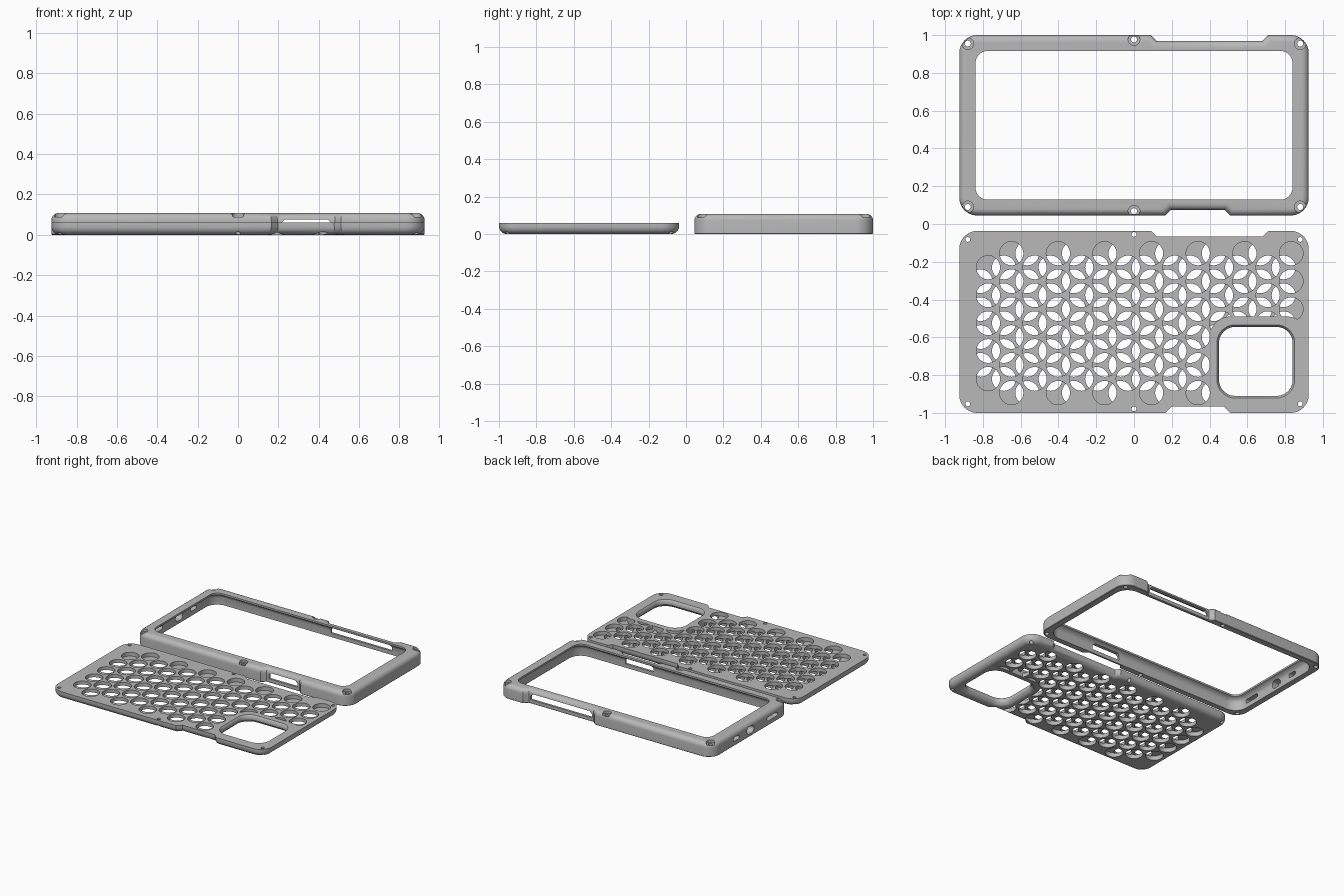
import bpy, bmesh, math
from mathutils import Vector

if "Cube" in bpy.data.objects:
    bpy.data.objects.remove(bpy.data.objects["Cube"])

grey = bpy.data.materials.new("light grey plastic")
grey.diffuse_color = (0.48, 0.48, 0.48, 1)
grey.use_nodes = True
grey.node_tree.nodes["Principled BSDF"].inputs["Base Color"].default_value = grey.diffuse_color


def make_object(name, bm):
    bmesh.ops.recalc_face_normals(bm, faces=bm.faces[:])
    me = bpy.data.meshes.new(name)
    bm.to_mesh(me)
    bm.free()
    me.materials.append(grey)
    ob = bpy.data.objects.new(name, me)
    bpy.context.collection.objects.link(ob)
    return ob


def outline(x0, x1, y0, y1, r, notches=(), seg=10):
    """Counter-clockwise rounded rectangle; notches are (side, xa, xb, depth)."""
    pts = []
    corners = [(x1 - r, y0 + r, -90), (x1 - r, y1 - r, 0),
               (x0 + r, y1 - r, 90), (x0 + r, y0 + r, 180)]
    for k, (cx, cy, a0) in enumerate(corners):
        for i in range(seg + 1):
            a = math.radians(a0 + 90 * i / seg)
            pts.append(Vector((cx + r * math.cos(a), cy + r * math.sin(a))))
        for side, a, b, d in notches:
            if side == "back" and k == 1:
                pts += [Vector(p) for p in ((b, y1), (b - d, y1 - d), (a + d, y1 - d), (a, y1))]
            if side == "front" and k == 3:
                pts += [Vector(p) for p in ((a, y0), (a + d, y0 + d), (b - d, y0 + d), (b, y0))]
    return pts


def inset(pts, d):
    """Move every point inwards by d, keeping walls parallel."""
    out = []
    for i, p in enumerate(pts):
        e1 = (p - pts[i - 1]).normalized()
        e2 = (pts[(i + 1) % len(pts)] - p).normalized()
        n1, n2 = Vector((-e1.y, e1.x)), Vector((-e2.y, e2.x))
        out.append(p + (n1 + n2) * (d / (1 + n1.dot(n2))))
    return out


def loft(name, pts, profile):
    """Solid made of the outline stacked at (z, inset) levels."""
    bm = bmesh.new()
    rings = [[bm.verts.new((p.x, p.y, z)) for p in inset(pts, d)] for z, d in profile]
    n = len(pts)
    for a, b in zip(rings, rings[1:]):
        for i in range(n):
            bm.faces.new((a[i], a[(i + 1) % n], b[(i + 1) % n], b[i]))
    bm.faces.new(rings[0][::-1])
    bm.faces.new(rings[-1])
    return make_object(name, bm)


def cylinders(name, centres, r, z0, z1, seg=32):
    bm = bmesh.new()
    for x, y in centres:
        res = bmesh.ops.create_cone(bm, cap_ends=True, segments=seg, radius1=r,
                                    radius2=r, depth=z1 - z0)
        bmesh.ops.translate(bm, verts=res["verts"], vec=(x, y, (z0 + z1) / 2))
    return make_object(name, bm)


def prism(name, pts, axis, a, b):
    """Extrude (u, z) points along x or y from a to b."""
    bm = bmesh.new()
    place = (lambda u, z, t: (u, t, z)) if axis == "y" else (lambda u, z, t: (t, u, z))
    ra, rb = [[bm.verts.new(place(u, z, t)) for u, z in pts] for t in (a, b)]
    n = len(pts)
    for i in range(n):
        bm.faces.new((ra[i], ra[(i + 1) % n], rb[(i + 1) % n], rb[i]))
    bm.faces.new(ra)
    bm.faces.new(rb[::-1])
    return make_object(name, bm)


def cut(ob, tool, keep=False):
    m = ob.modifiers.new("cut", "BOOLEAN")
    m.operation, m.solver, m.object = "DIFFERENCE", "EXACT", tool
    bpy.context.view_layer.objects.active = ob
    bpy.ops.object.modifier_apply(modifier=m.name)
    if not keep:
        bpy.data.objects.remove(tool)


def arc(r, steps=6):
    return [(r * (1 - math.sin(math.pi / 2 * i / steps)),
             r * (1 - math.cos(math.pi / 2 * i / steps))) for i in range(steps + 1)]


def slot(cy, cz, half, r, seg=10):
    """Stadium outline in the y-z plane."""
    return [(cy + s * half + r * math.cos(a), cz + r * math.sin(a))
            for s, a0 in ((1, -math.pi / 2), (-1, math.pi / 2))
            for a in [a0 + math.pi * i / seg for i in range(seg + 1)]]


# ---- front frame: raised bezel with rounded top edge ----
H = 0.108
shape = outline(-0.925, 0.925, 0.045, 1.0, 0.095,
                [("back", 0.09, 0.71, 0.03), ("front", 0.165, 0.51, 0.03)])
frame = loft("front_frame", shape,
             [(0, 0.004), (0.004, 0)] + [(H - dz, d) for dz, d in reversed(arc(0.036)[::-1])][::1])
# screen opening, widening into a device cavity below
cavity = outline(-0.876, 0.876, 0.092, 0.953, 0.1)
cut(frame, loft("cavity", cavity, [(-0.02, 0), (0.055, 0), (0.07, 0.004), (0.082, 0.013),
                                   (0.09, 0.026), (0.094, 0.037), (0.14, 0.037)]))
# side button windows with sloping ends
for name, xa, xb, ya, yb in (("front_window", 0.215, 0.46, 0.0, 0.12),
                             ("back_window", 0.135, 0.665, 0.92, 1.05)):
    cut(frame, prism(name, [(xa, 0.03), (xb, 0.03), (xb, 0.06), (xb - 0.017, 0.077),
                            (xa + 0.017, 0.077), (xa, 0.06)], "y", ya, yb))
# ports on the left wall
for name, cy, half, r in (("wide_port", 0.255, 0.05, 0.015), ("round_port", 0.525, 0.016, 0.028),
                          ("small_port", 0.70, 0.022, 0.015)):
    cut(frame, prism(name, slot(cy, 0.05, half, r), "x", -1.0, -0.83))
# screw holes with counterbores
frame_screws = [(x, y) for x in (-0.88, 0.88) for y in (0.09, 0.955)] + [(0, 0.068), (0, 0.977)]
cut(frame, cylinders("bores", frame_screws, 0.031, 0.088, 0.15))
cut(frame, cylinders("holes", frame_screws, 0.016, -0.02, 0.15, 20))

# ---- back plate: rounded lower edge, flat upper face ----
T = 0.06
shape = outline(-0.925, 0.925, -1.0, -0.037, 0.095,
                [("back", 0.09, 0.71, 0.03), ("front", 0.165, 0.51, 0.033)])
plate = loft("back_plate", shape, [(z, d) for d, z in arc(0.042)][::1] + [(T, 0)])

# staggered dishes on the upper face, offset dishes on the lower face
PX, PY = 0.1234, 0.1475
upper, lower = [], []
for c in range(-1, 14):
    x = -0.772 + c * PX
    rows = 5 if c % 2 == 0 else 6
    y0 = -0.23 if c % 2 == 0 else -0.156
    for r in range(rows):
        y = y0 - r * PY
        if c >= 10 and y < -0.56:
            continue
        if c >= 0:
            upper.append((x, y))
        if c < 13 and not (c == -1 and r in (0, 5)):
            lower.append((x + 0.083, y))
# solid collar left around the camera opening
collar = loft("collar", outline(0.40, 0.92, -0.97, -0.49, 0.11), [(-0.1, 0), (0.2, 0)])
for name, pts, z0, z1 in (("upper_dishes", upper, 0.03, 0.1), ("lower_dishes", lower, -0.05, 0.034)):
    tool = cylinders(name, pts, 0.063, z0, z1)
    cut(tool, collar, keep=True)
    cut(plate, tool)
bpy.data.objects.remove(collar)

# camera opening, flared on both faces
cam = outline(0.45, 0.84, -0.91, -0.545, 0.085)
cut(plate, loft("camera_opening", cam,
                [(-0.02, -0.03), (0, -0.03), (0.004, -0.018), (0.012, -0.008), (0.025, 0),
                 (0.04, 0), (0.054, -0.005), (T, -0.011), (0.1, -0.011)]))
plate_screws = [(x, y) for x in (-0.88, 0.88) for y in (-0.082, -0.952)] + [(0, -0.055), (0, -0.978)]
cut(plate, cylinders("holes", plate_screws, 0.013, -0.02, 0.15, 20))

# smooth curved walls, sharp rims
for ob in (frame, plate):
    bpy.ops.object.select_all(action="DESELECT")
    ob.select_set(True)
    bpy.context.view_layer.objects.active = ob
    bpy.ops.object.shade_smooth_by_angle(angle=math.radians(30))
